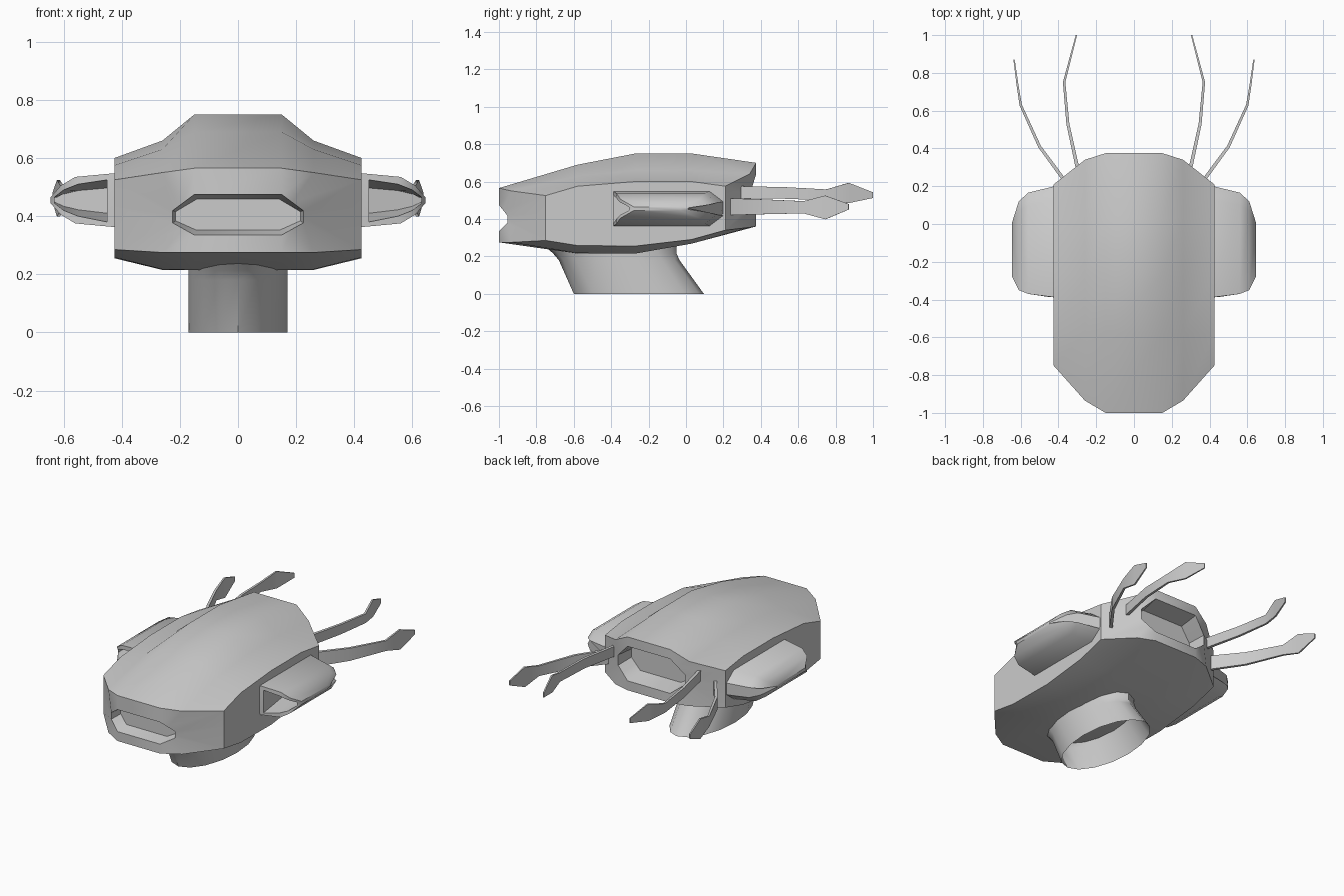
import bpy, bmesh, math

if "Cube" in bpy.data.objects:
    bpy.data.objects.remove(bpy.data.objects["Cube"])


def loft(name, rings, cap_start=True, cap_end=True, angle=38):
    """Skin a sequence of equal-length closed rings."""
    bm = bmesh.new()
    vs = [[bm.verts.new(p) for p in r] for r in rings]
    n = len(rings[0])
    for a, b in zip(vs, vs[1:]):
        for i in range(n):
            j = (i + 1) % n
            bm.faces.new((a[i], a[j], b[j], b[i]))
    if cap_start:
        bm.faces.new(vs[0])
    if cap_end:
        bm.faces.new(vs[-1])
    bmesh.ops.recalc_face_normals(bm, faces=bm.faces)
    me = bpy.data.meshes.new(name)
    bm.to_mesh(me)
    bm.free()
    ob = bpy.data.objects.new(name, me)
    bpy.context.collection.objects.link(ob)
    bpy.ops.object.select_all(action='DESELECT')
    ob.select_set(True)
    bpy.context.view_layer.objects.active = ob
    bpy.ops.object.shade_smooth_by_angle(angle=math.radians(angle))
    return ob


def lerp_table(x, table):
    """Piecewise linear lookup in [(x, value), ...]."""
    if x <= table[0][0]:
        return table[0][1]
    for (a, u), (b, v) in zip(table, table[1:]):
        if x <= b:
            return u + (v - u) * (x - a) / (b - a)
    return table[-1][1]


def symmetric(half):
    """Right half listed top to bottom -> full closed ring."""
    return half + [(-x, y, z) for x, y, z in reversed(half)]


# Main body: rounded shell with a curved nose and tail
COLS = [.15, .26, .425, .425, .425, .26, .15]
nose = [(.15, -1), (.26, -.935), (.425, -.75)]
tail = [(.15, .375), (.26, .34), (.425, .21)]


def body_ring(y, zs):
    pts = []
    for x, z in zip(COLS, zs):
        yy = lerp_table(x, y) if isinstance(y, list) else y
        pts.append((x, yy, z))
    return symmetric(pts)


def hole_ring(ends, w, lo, hi, depth=0.0, shrink=0.0):
    h = hi - lo
    xs = [.15, (.15 + w) / 2, w, w, w, (.15 + w) / 2, .15]
    fs = [1, .8, .6, .45, .3, .15, 0]
    pts = []
    for x, f in zip(xs, fs):
        z = lo + h * (f * (1 - 2 * shrink) + shrink)
        pts.append((x * (1 - shrink * .4), lerp_table(x, ends) + depth, z))
    return symmetric(pts)


loft("body", [
    hole_ring(nose, .225, .335, .475, .08, .12),
    hole_ring(nose, .225, .335, .475),
    body_ring(nose, [.565, .55, .525, .43, .285, .275, .275]),
    body_ring(-.58, [.69, .63, .575, .47, .258, .217, .215]),
    body_ring(-.27, [.75, .66, .60, .47, .255, .215, .215]),
    body_ring(.03, [.75, .66, .60, .47, .29, .268, .268]),
    body_ring(tail, [.70, .64, .575, .48, .34, .355, .36]),
    hole_ring(tail, .235, .42, .64),
    hole_ring(tail, .235, .42, .64, -.12, .1),
])

# Neck stand: slanted open oval tube
neck = []
for z, y0, y1 in [(0, -.6, .095), (.18, -.68, -.035), (.215, -.71, -.05), (.26, -.76, -.05)]:
    cy, ry = (y0 + y1) / 2, (y1 - y0) / 2
    neck.append([(.17 * math.cos(t), cy + ry * math.sin(t), z)
                 for t in [2 * math.pi * i / 16 for i in range(16)]])
loft("neck_stand", neck, False, False)

# Side pods: half-round shells with a hollow front
POD = [(.40, .55), (.56, .535), (.61, .505), (.645, .465),
       (.645, .445), (.61, .405), (.56, .375), (.40, .36)]
POD_HOLE = [(.45, .525), (.55, .51), (.60, .49), (.632, .465),
            (.632, .445), (.60, .42), (.55, .40), (.45, .38)]
pod_front = [(.425, -.39), (.56, -.37), (.61, -.35), (.645, -.28)]
pod_mid = [(.425, .13), (.56, .10), (.61, .07), (.645, -.03)]
pod_back = [(.425, .205), (.55, .175), (.61, .12), (.645, .01)]


def pod_ring(s, prof, ends, dy=0.0, squash=1.0):
    return [(s * x, lerp_table(x, ends) + dy, .455 + (z - .455) * squash) for x, z in prof]


# Rear feelers: thin blades with spear tips; x, y, z low, z high
UPPER = [(.285, .22, .51, .575), (.30, .30, .51, .575), (.35, .53, .508, .57),
         (.37, .75, .50, .558), (.339, .87, .485, .593), (.305, 1.0, .512, .542)]
LOWER = [(.33, .19, .42, .51), (.375, .24, .42, .51), (.50, .41, .425, .505),
         (.60, .63, .43, .495), (.618, .745, .398, .525), (.635, .87, .45, .48)]


def feeler(name, s, path):
    rings = []
    for i, (x, y, lo, hi) in enumerate(path):
        a, b = path[max(i - 1, 0)], path[min(i + 1, len(path) - 1)]
        dx, dy = b[0] - a[0], b[1] - a[1]
        l = math.hypot(dx, dy)
        t = .011 - .0015 * i
        nx, ny = dy / l * t, -dx / l * t
        rings.append([(s * (x + nx), y + ny, lo), (s * (x + nx), y + ny, hi),
                      (s * (x - nx), y - ny, hi), (s * (x - nx), y - ny, lo)])
    loft(name, rings)


for side, s in (("right", 1), ("left", -1)):
    loft(side + "_pod", [
        pod_ring(s, POD_HOLE, pod_front, .2, .6),
        pod_ring(s, POD_HOLE, pod_front),
        pod_ring(s, POD, pod_front),
        pod_ring(s, POD, pod_mid),
        pod_ring(s, POD, pod_back, 0, .4),
    ])
    feeler(side + "_upper_feeler", s, UPPER)
    feeler(side + "_lower_feeler", s, LOWER)
